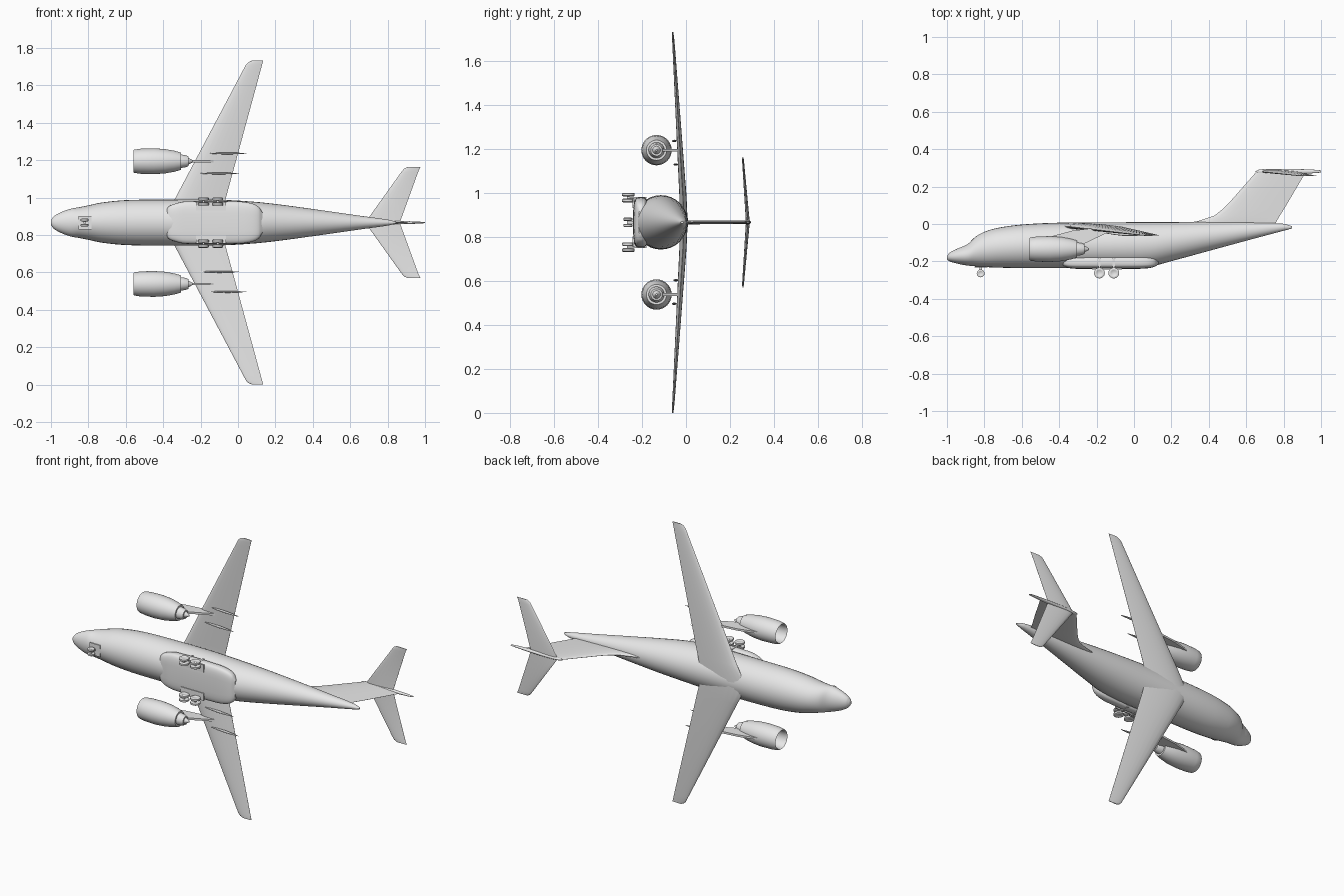
import bpy, bmesh, math
from mathutils import Vector

if "Cube" in bpy.data.objects:
    bpy.data.objects.remove(bpy.data.objects["Cube"], do_unlink=True)

# One plain grey for the whole aircraft
grey = bpy.data.materials.new("plain grey")
grey.use_nodes = True
colour = (0.8, 0.8, 0.8, 1)
grey.diffuse_color = colour
grey.node_tree.nodes["Principled BSDF"].inputs["Base Color"].default_value = colour

MID = 0.866   # height of the centreline; the aircraft lies on its side, its top facing +y


def finish(name, bm, angle=35):
    bmesh.ops.recalc_face_normals(bm, faces=bm.faces)
    mesh = bpy.data.meshes.new(name)
    bm.to_mesh(mesh)
    bm.free()
    mesh.materials.append(grey)
    obj = bpy.data.objects.new(name, mesh)
    bpy.context.collection.objects.link(obj)
    bpy.ops.object.select_all(action='DESELECT')
    obj.select_set(True)
    bpy.context.view_layer.objects.active = obj
    bpy.ops.object.shade_smooth_by_angle(angle=math.radians(angle))
    return obj


def loft(name, rings, angle=35):
    """Skin a list of equal closed rings and cap both ends."""
    bm = bmesh.new()
    loops = [[bm.verts.new((x, y, z + MID)) for x, y, z in ring] for ring in rings]
    for a, b in zip(loops, loops[1:]):
        for i in range(len(a)):
            j = (i + 1) % len(a)
            bm.faces.new((a[i], a[j], b[j], b[i]))
    bm.faces.new(loops[0])
    bm.faces.new(loops[-1])
    return finish(name, bm, angle)


def oval(x, y, ry, rz, z=0, count=32, power=1):
    """Cross-section ring facing along x; a low power makes it boxier."""
    ring = []
    for i in range(count):
        a = math.tau * i / count
        c, s = math.cos(a), math.sin(a)
        ring.append((x, y + ry * math.copysign(abs(c) ** power, c),
                     z + rz * math.copysign(abs(s) ** power, s)))
    return ring


def smooth(stations, steps=4):
    """Curve smoothly through a list of stations."""
    rows = [Vector(s) for s in stations]
    out = []
    for i in range(len(rows) - 1):
        a, b = rows[i], rows[i + 1]
        before, after = rows[max(i - 1, 0)], rows[min(i + 2, len(rows) - 1)]

        def slope(p, q):
            return (q - p) / max(q[0] - p[0], 1e-6) * (b[0] - a[0])
        ma, mb = slope(before, b), slope(a, after)
        for k in range(steps):
            t = k / steps
            out.append(a * (2*t**3 - 3*t**2 + 1) + ma * (t**3 - 2*t**2 + t)
                       + b * (3*t**2 - 2*t**3) + mb * (t**3 - t**2))
    return out + [rows[-1]]


def foil(front, back, thick, place, count=10):
    """Aerofoil ring; place(x, t) puts it in space, t being the side offset."""
    def half(u):
        return thick * (1.48*math.sqrt(u) - 0.63*u - 1.76*u*u + 1.42*u**3 - 0.49*u**4)
    us = [(1 - math.cos(math.pi * i / count)) / 2 for i in range(count + 1)]
    path = [(u, 1) for u in us] + [(u, -1) for u in us[-1:0:-1]]
    return [place(front + (back - front) * u, side * half(u)) for u, side in path]


def wing(name, sections):
    """Both halves of a wing from sections: offset, front, back, height, thickness."""
    mirrored = [(-o, *rest) for o, *rest in sections[:0:-1]]
    loft(name, [foil(f, b, th, lambda x, t, o=o, h=h: (x, h + t, o))
                for o, f, b, h, th in mirrored + sections])


def plate(name, outline, z, thick):
    """Flat part with a side outline in x and y."""
    loft(name, [[(x, y, z + d) for x, y in outline] for d in (-thick / 2, thick / 2)])


def box(name, low, high):
    (x0, y0, z0), (x1, y1, z1) = low, high
    loft(name, [[(x, y0, z0), (x, y1, z0), (x, y1, z1), (x, y0, z1)] for x in (x0, x1)])


def wheel(name, x, y, z, radius, width):
    """Tyre with rounded shoulders and a dished hub."""
    profile = [(-.35, .5), (-.5, .6), (-.5, .8), (-.3, 1), (.3, 1), (.5, .8), (.5, .6), (.35, .5)]
    loft(name, [[(x + r * radius * math.cos(math.tau * i / 20),
                  y + r * radius * math.sin(math.tau * i / 20), z + w * width)
                 for i in range(20)] for w, r in profile], 50)


# Fuselage: x, top, bottom, half width
hull = [(-1, -.172, -.19, .012), (-.985, -.153, -.2, .033), (-.94, -.13, -.213, .058),
        (-.89, -.108, -.222, .075), (-.85, -.07, -.226, .082), (-.8, -.042, -.23, .092),
        (-.73, -.021, -.233, .107), (-.6, -.003, -.236, .12), (-.4, .007, -.236, .123),
        (-.1, .009, -.236, .122), (.08, .01, -.228, .112), (.22, .01, -.193, .097),
        (.44, .01, -.133, .067), (.65, .007, -.076, .037), (.8, .001, -.036, .016),
        (.845, -.012, -.024, .005)]
loft("fuselage", [oval(x, (t + b) / 2, (t - b) / 2, w) for x, t, b, w in smooth(hull)])

# Belly fairing holding the main gear
belly = [(-.385, .01, .055), (-.375, .022, .082), (-.34, .032, .1), (-.28, .035, .113),
         (0, .035, .113), (.07, .032, .104), (.11, .024, .085), (.13, .01, .055)]
loft("belly_fairing", [oval(x, -.205, ry, rz, power=.55) for x, ry, rz in smooth(belly)])

# Main wing with drooping halves and rounded tips
wing("main_wing", [(0, -.405, -.1, -.01, .036), (.12, -.341, -.068, -.014, .033),
                   (.815, .027, .121, -.057, .011), (.845, .043, .129, -.059, .009),
                   (.858, .056, .133, -.06, .007), (.866, .075, .135, -.06, .005)])

# Tail plane
wing("tail_plane", [(0, .68, .865, .281, .018), (.27, .873, .963, .26, .009),
                    (.288, .888, .971, .259, .007), (.296, .905, .976, .258, .004)])

# Fin with a swept dorsal root: height, front, back, thickness
fin = [(-.03, .2, .74, .018), (.004, .27, .757, .018), (.015, .34, .762, .018),
       (.045, .43, .78, .018), (.08, .475, .802, .017), (.115, .51, .823, .017),
       (.28, .655, .92, .015)]
loft("tail_fin", [foil(f, b, th, lambda x, t, h=h: (x, h, t)) for h, f, b, th in fin])

# Bullet fairing on top of the fin
bullet = [(.65, .002, .002), (.67, .01, .007), (.74, .014, .01), (.86, .013, .009),
          (.95, .01, .006), (1, .006, .003)]
loft("tail_bullet", [oval(x, .281, ry, rz, count=16) for x, ry, rz in smooth(bullet)])

# Engine profile from fan face, over the intake lip, to the exhaust cone: x, radius
engine = [(-.47, .012), (-.47, .05), (-.51, .052), (-.548, .053), (-.557, .055), (-.56, .058),
          (-.554, .062), (-.52, .067), (-.45, .069), (-.39, .065), (-.34, .056), (-.305, .046),
          (-.305, .036), (-.28, .032), (-.265, .026), (-.265, .018), (-.24, .004)]
spinner = [(-.5, .001), (-.495, .008), (-.47, .018)]
pylon = [(-.45, -.068), (-.33, -.036), (-.22, -.022), (-.12, -.032), (-.15, -.05),
         (-.25, -.098), (-.28, -.11), (-.36, -.09)]

for side, label in ((1, "left"), (-1, "right")):
    ez = side * .328
    loft(label + "_engine", [oval(x, -.134, r, r, ez) for x, r in engine])
    loft(label + "_spinner", [oval(x, -.134, r, r, ez) for x, r in spinner])
    plate(label + "_pylon", pylon, ez, .012)

    # Flap track fairings under the wing
    for name, z, start, end, y in (("inner", .263, -.2, .005, -.04), ("outer", .37, -.15, .045, -.047)):
        length = end - start
        shape = [(0, .002), (.2, .008), (.5, .011), (.8, .007), (1, .002)]
        loft(f"{label}_{name}_flap_fairing",
             [oval(start + u * length, y - .012 * u, r, r * .5, side * z, 12) for u, r in shape])

    # Main gear: two axles with twin wheels, struts and door plates
    for name, x in (("front", -.185), ("rear", -.108)):
        for row, z in (("inner", .099), ("outer", .126)):
            wheel(f"{label}_{name}_{row}_main_wheel", x, -.262, side * z, .029, .017)
        box(f"{label}_{name}_axle", (x - .006, -.268, side * .112 - .014),
            (x + .006, -.256, side * .112 + .014))
        box(f"{label}_{name}_main_strut", (x - .006, -.262, side * .112 - .004),
            (x + .006, -.18, side * .112 + .004))
    box(label + "_gear_bay_plate", (-.225, -.243, side * .088 - .023),
        (-.065, -.236, side * .088 + .023))

    # Nose wheel of this side
    wheel(label + "_nose_wheel", -.82, -.264, side * .014, .021, .014)

# Nose gear leg and bay plate
box("nose_strut", (-.826, -.264, -.005), (-.814, -.21, .005))
box("nose_axle", (-.824, -.268, -.014), (-.816, -.26, .014))
box("nose_bay_plate", (-.853, -.232, -.036), (-.782, -.227, .036))
